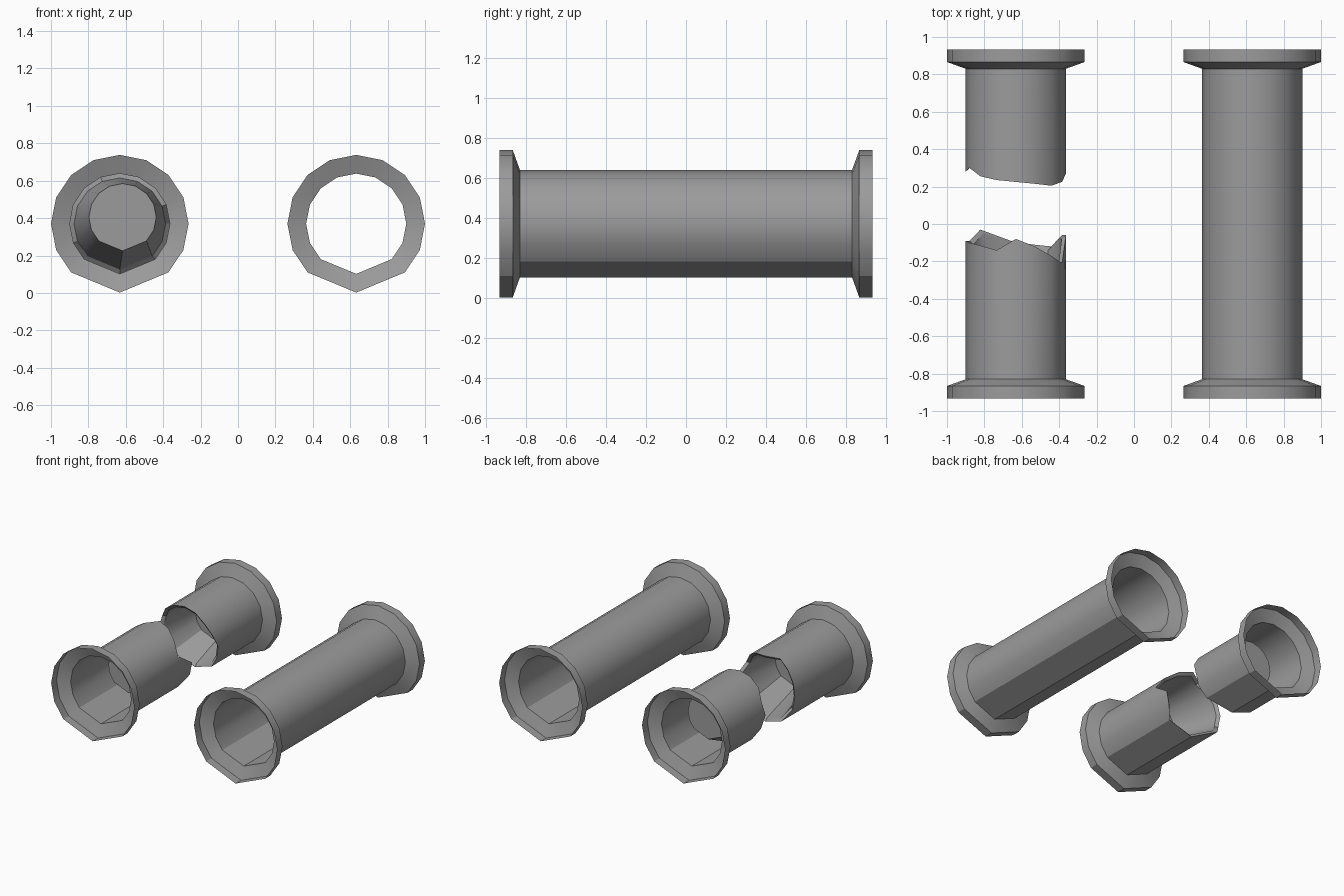
import bpy, bmesh, math
from mathutils import Vector

cube = bpy.data.objects.get("Cube")
if cube:
    bpy.data.objects.remove(cube, do_unlink=True)

gray = bpy.data.materials.new("concrete gray")
gray.use_nodes = True
COLOR = (0.33, 0.33, 0.33, 1)
gray.diffuse_color = COLOR
gray.node_tree.nodes["Principled BSDF"].inputs["Base Color"].default_value = COLOR

R_FLANGE, R_TUBE = 0.368, 0.268
Y_END, Y_LIP, Y_NECK = 0.933, 0.866, 0.83
CENTER_X, CENTER_Z = 0.632, 0.37

# Sixteen-sided section whose underside is simplified to a shallow keel
ANGLES = [k * math.tau / 16 for k in range(16) if k not in (7, 9)]
N = len(ANGLES)


def ring(bm, x, radius, depths, lift=0.0):
    """One loop of the section; depths is one y or a y for each corner."""
    if not isinstance(depths, list):
        depths = [depths] * N
    return [bm.verts.new((x + radius * math.sin(a), y,
                          CENTER_Z + lift + radius * math.cos(a)))
            for a, y in zip(ANGLES, depths)]


def bridge(bm, a, b):
    for i in range(N):
        j = (i + 1) % N
        bm.faces.new((a[i], a[j], b[j], b[i]))


def finish(bm, name):
    mesh = bpy.data.meshes.new(name)
    bmesh.ops.recalc_face_normals(bm, faces=bm.faces)
    bm.to_mesh(mesh)
    bm.free()
    mesh.materials.append(gray)
    obj = bpy.data.objects.new(name, mesh)
    bpy.context.collection.objects.link(obj)
    bpy.ops.object.select_all(action="DESELECT")
    obj.select_set(True)
    bpy.context.view_layer.objects.active = obj
    bpy.ops.object.shade_smooth_by_angle(angle=math.radians(30))


def flange(bm, x, side):
    """Flared collar; returns its loops from the mouth to the neck."""
    loops = [ring(bm, x, r, side * y) for r, y in
             ((R_FLANGE, Y_END), (R_FLANGE, Y_LIP), (R_TUBE, Y_NECK))]
    for a, b in zip(loops, loops[1:]):
        bridge(bm, a, b)
    return loops[-1]


# Whole pipe: two flared collars joined by an open tube
bm = bmesh.new()
bridge(bm, flange(bm, CENTER_X, -1), flange(bm, CENTER_X, 1))
finish(bm, "whole_pipe")


# Broken half: collar, tube with a jagged rim, and a tapering plug inside
def broken_half(name, side, rim, plug_y):
    bm = bmesh.new()
    x = -CENTER_X
    neck = flange(bm, x, side)
    outer = ring(bm, x, R_TUBE, rim)
    inner = ring(bm, x, 0.245, [y + side * 0.02 for y in rim])
    plug = ring(bm, x + 0.015, 0.18, plug_y, 0.035)
    for a, b in ((neck, outer), (outer, inner), (inner, plug)):
        bridge(bm, a, b)
    bm.faces.new(plug)
    finish(bm, name)


FRONT_RIM = [-.08, -.12, -.17, -.21, -.06, -.06, -.12,
             -.10, -.03, -.09, -.09, -.10, -.115, -.14]
BACK_RIM = [.225, .215, .205, .225, .27, .28, .30,
            .36, .34, .31, .28, .30, .255, .235]
broken_half("broken_pipe_front", -1, FRONT_RIM, -0.5)
broken_half("broken_pipe_back", 1, BACK_RIM, 0.6)
